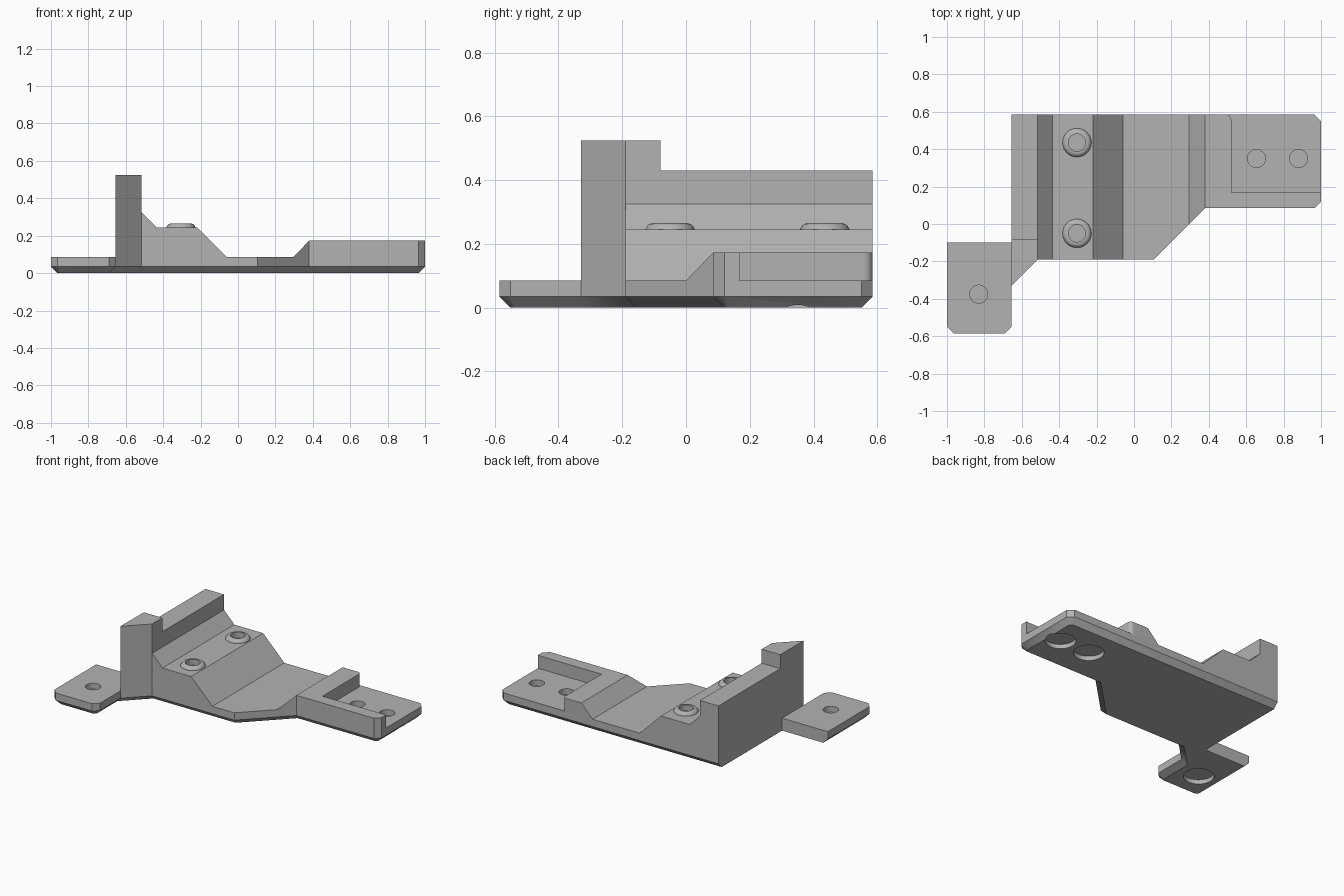
import bpy, bmesh, math
from mathutils import Vector
from mathutils.geometry import intersect_line_line_2d, normal

if "Cube" in bpy.data.objects:
    bpy.data.objects.remove(bpy.data.objects["Cube"])

grey = bpy.data.materials.new("plain grey")
grey.use_nodes = True
colour = (0.45, 0.45, 0.45, 1)
grey.diffuse_color = colour
grey.node_tree.nodes["Principled BSDF"].inputs["Base Color"].default_value = colour


def loft(name, rings):
    """Closed solid through rings of equal point count."""
    bm = bmesh.new()
    loops = [[bm.verts.new(p) for p in ring] for ring in rings]
    n = len(loops[0])
    for a, b in zip(loops, loops[1:]):
        for i in range(n):
            j = (i + 1) % n
            bm.faces.new((a[i], a[j], b[j], b[i]))
    bm.faces.new(loops[0])
    bm.faces.new(loops[-1])
    bmesh.ops.recalc_face_normals(bm, faces=bm.faces)
    mesh = bpy.data.meshes.new(name)
    bm.to_mesh(mesh)
    bm.free()
    mesh.materials.append(grey)
    ob = bpy.data.objects.new(name, mesh)
    bpy.context.collection.objects.link(ob)
    return ob


def turned(name, x, y, profile, sides=40):
    """Round solid from (radius, height) pairs."""
    turns = [math.tau * i / sides for i in range(sides)]
    return loft(name, [[(x + r * math.cos(t), y + r * math.sin(t), z) for t in turns]
                       for r, z in profile])


def block(name, lo, hi):
    corners = [(lo[0], lo[1]), (hi[0], lo[1]), (hi[0], hi[1]), (lo[0], hi[1])]
    return loft(name, [[(x, y, z) for x, y in corners] for z in (lo[2], hi[2])])


def combine(target, tool, operation):
    mod = target.modifiers.new(operation, "BOOLEAN")
    mod.operation, mod.object, mod.solver = operation, tool, "EXACT"
    bpy.ops.object.select_all(action="DESELECT")
    bpy.context.view_layer.objects.active = target
    target.select_set(True)
    bpy.ops.object.modifier_apply(modifier=mod.name)
    bpy.data.objects.remove(tool)


def inset(points, widths):
    """Move each edge of an anticlockwise outline inward by its own width."""
    lines = []
    for i, w in enumerate(widths):
        a, b = Vector(points[i]), Vector(points[(i + 1) % len(points)])
        d = (b - a).normalized()
        shift = Vector((-d.y, d.x)) * w
        lines.append((a + shift, d))
    result = []
    for i in range(len(lines)):
        (p, d), (q, e) = lines[i - 1], lines[i]
        t = (q - p).cross(e) / d.cross(e)
        result.append(p + d * t)
    return result


# Plan outline, with a bevelled underside except along the wall and tab back
outline = [(-1, -0.1), (-1, -0.55), (-0.965, -0.585), (-0.69, -0.585), (-0.655, -0.55),
           (-0.655, -0.33), (-0.515, -0.19), (0.105, -0.19), (0.38, 0.085), (0.965, 0.085),
           (1, 0.12), (1, 0.55), (0.965, 0.585), (-0.655, 0.585), (-0.655, -0.1)]
bevel = 0.035
foot = inset(outline, [bevel] * 13 + [0, 0])
bracket = loft("bracket_body", [[(x, y, 0) for x, y in foot],
                                [(x, y, bevel) for x, y in outline],
                                [(x, y, 0.7) for x, y in outline]])

# Stepped side profile swept front to back
steps = [(-1.2, -0.2), (-1.2, 0.085), (-0.655, 0.085), (-0.655, 0.525), (-0.515, 0.525),
         (-0.515, 0.325), (-0.437, 0.245), (-0.22, 0.245), (-0.06, 0.085), (0.295, 0.085),
         (0.38, 0.173), (1.2, 0.173), (1.2, -0.2)]
combine(bracket, loft("profile", [[(x, y, z) for x, z in steps] for y in (-0.8, 0.8)]),
        "INTERSECT")

# Lowered rear part of the wall
combine(bracket, block("notch", (-0.8, -0.08, 0.43), (-0.4, 0.8, 0.8)), "DIFFERENCE")

# Corner pocket, open to the back and the left, with a rounded lip
r = 0.028
arc = [(0.52 - r + r * math.cos(t), 0.585 - r + r * math.sin(t))
       for t in [math.pi / 2 * i / 8 for i in range(8, -1, -1)]]
pocket = [(0.52, 0.168), (1.2, 0.168), (1.2, 0.8), (0.52 - r, 0.8)] + arc
combine(bracket, loft("pocket", [[(x, y, z) for x, y in pocket] for z in (0.085, 0.4)]),
        "DIFFERENCE")

# Blind screw holes above and wide recesses beneath
for x, y in [(0.655, 0.35), (0.88, 0.35), (-0.83, -0.375)]:
    combine(bracket, turned("hole", x, y, [(0.048, 0.045), (0.048, 0.12)]), "DIFFERENCE")
    combine(bracket, turned("recess", x, y, [(0.094, -0.1), (0.094, 0.03)]), "DIFFERENCE")

# Two raised round sockets on the step
for y in (-0.05, 0.435):
    combine(bracket, turned("boss", -0.305, y, [(0.077, 0.22), (0.077, 0.246), (0.072, 0.256),
                                                (0.065, 0.262), (0.056, 0.265)]), "UNION")
    combine(bracket, turned("socket", -0.305, y, [(0.046, 0.225), (0.046, 0.3)]), "DIFFERENCE")

bpy.ops.object.shade_smooth_by_angle(angle=math.radians(35))
